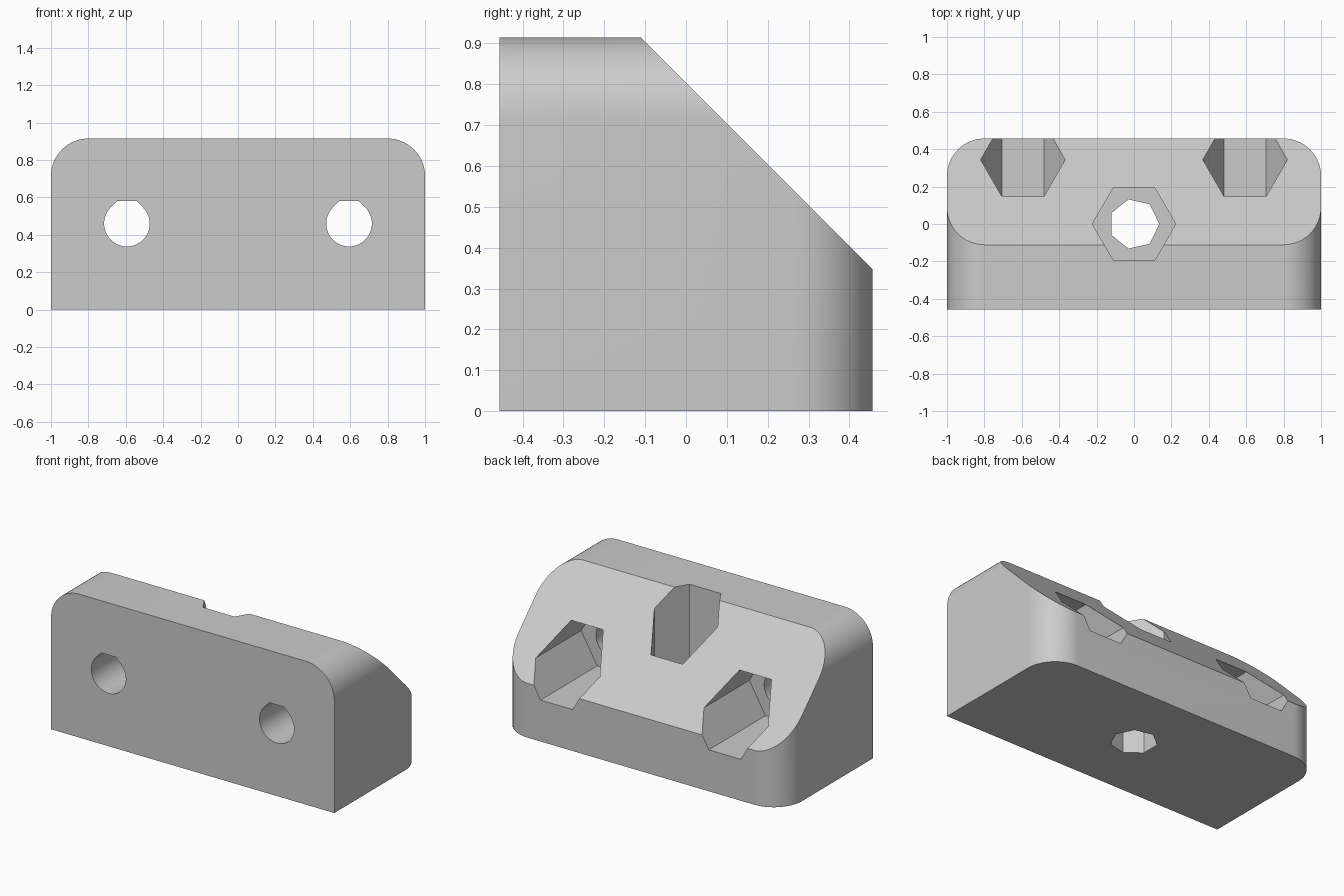
import bpy, bmesh, math
from mathutils import Vector

W, D, H = 1.0, 0.457, 0.915      # half width, half depth, height
ROUND = 0.2                      # corner radius
SLOPE = 0.804                    # sloped face lies on y + z = SLOPE
WALL = 0.343                     # material left under each nut pocket
BOLT_X, BOLT_Z = 0.594, 0.46     # cross bolt position

default = bpy.data.objects.get("Cube")
if default:
    bpy.data.objects.remove(default, do_unlink=True)

grey = bpy.data.materials.new("plain grey")
grey.use_nodes = True
colour = (0.6, 0.6, 0.6, 1)
grey.diffuse_color = colour
grey.node_tree.nodes["Principled BSDF"].inputs["Base Color"].default_value = colour


def make_object(name, bm):
    bmesh.ops.recalc_face_normals(bm, faces=bm.faces)
    mesh = bpy.data.meshes.new(name)
    bm.to_mesh(mesh)
    bm.free()
    mesh.materials.append(grey)
    obj = bpy.data.objects.new(name, mesh)
    bpy.context.collection.objects.link(obj)
    return obj


def polygon(radius, sides):
    step = math.tau / sides
    return [(radius * math.cos(i * step), radius * math.sin(i * step)) for i in range(sides)]


def teardrop(r):
    """Round hole whose roof runs at 45 degrees up to a short flat."""
    arc = [math.radians(135 + 270 * i / 36) for i in range(37)]
    flat = r * (math.sqrt(2) - 1)
    return [(r * math.cos(a), r * math.sin(a)) for a in arc] + [(flat, r), (-flat, r)]


def prism(name, outline, start, end, place):
    """Extrude an outline; place(u, v, depth) gives the 3D position."""
    bm = bmesh.new()
    rings = [[bm.verts.new(place(u, v, d)) for u, v in outline] for d in (start, end)]
    bm.faces.new(rings[0])
    bm.faces.new(rings[1])
    n = len(outline)
    for i in range(n):
        j = (i + 1) % n
        bm.faces.new((rings[0][i], rings[0][j], rings[1][j], rings[1][i]))
    obj = make_object(name, bm)
    obj.hide_render = True
    return obj


# Block with rounded top ends and rounded back corners
bm = bmesh.new()
bmesh.ops.create_cube(bm, size=1)
for v in bm.verts:
    v.co = Vector((v.co.x * 2 * W, v.co.y * 2 * D, (v.co.z + 0.5) * H))


def is_rounded(edge):
    a, b = (v.co for v in edge.verts)
    mid = (a + b) / 2
    top_end = abs(mid.x) > 0.9 and mid.z > H - 0.01
    back_corner = abs(mid.x) > 0.9 and mid.y > D - 0.01 and abs(a.z - b.z) > 0.1
    return top_end or back_corner


bmesh.ops.bevel(bm, geom=[e for e in bm.edges if is_rounded(e)], offset=ROUND,
                segments=16, profile=0.5, affect='EDGES')

# Slope off the upper back
cut = bmesh.ops.bisect_plane(bm, geom=bm.verts[:] + bm.edges[:] + bm.faces[:],
                             plane_co=(0, 0, SLOPE), plane_no=(0, 1, 1), clear_outer=True)
rim = [g for g in cut["geom_cut"] if isinstance(g, bmesh.types.BMEdge)]
bmesh.ops.edgeloop_fill(bm, edges=rim)
block = make_object("mounting_block", bm)

# Nut pockets and bolt holes
cutters = []
for x, side in ((-BOLT_X, "right"), (BOLT_X, "left")):
    def across(u, v, d, x=x):
        return (x + u, d, BOLT_Z + v)
    cutters.append(prism(side + "_nut_pocket", polygon(0.226, 6), WALL - D, 1, across))
    cutters.append(prism(side + "_bolt_hole", teardrop(0.122), -1, WALL - D + 0.05, across))


def upright(u, v, d):
    return (u, v, d)


cutters.append(prism("centre_nut_pocket", polygon(0.223, 6), WALL, 2, upright))
cutters.append(prism("centre_bolt_hole", polygon(0.135, 7), -1, WALL + 0.05, upright))

bpy.ops.object.select_all(action='DESELECT')
bpy.context.view_layer.objects.active = block
block.select_set(True)
for cutter in cutters:
    mod = block.modifiers.new(cutter.name, 'BOOLEAN')
    mod.operation = 'DIFFERENCE'
    mod.solver = 'EXACT'
    mod.object = cutter
    bpy.ops.object.modifier_apply(modifier=mod.name)
    bpy.data.objects.remove(cutter, do_unlink=True)

bpy.ops.object.shade_smooth_by_angle(angle=math.radians(30))
